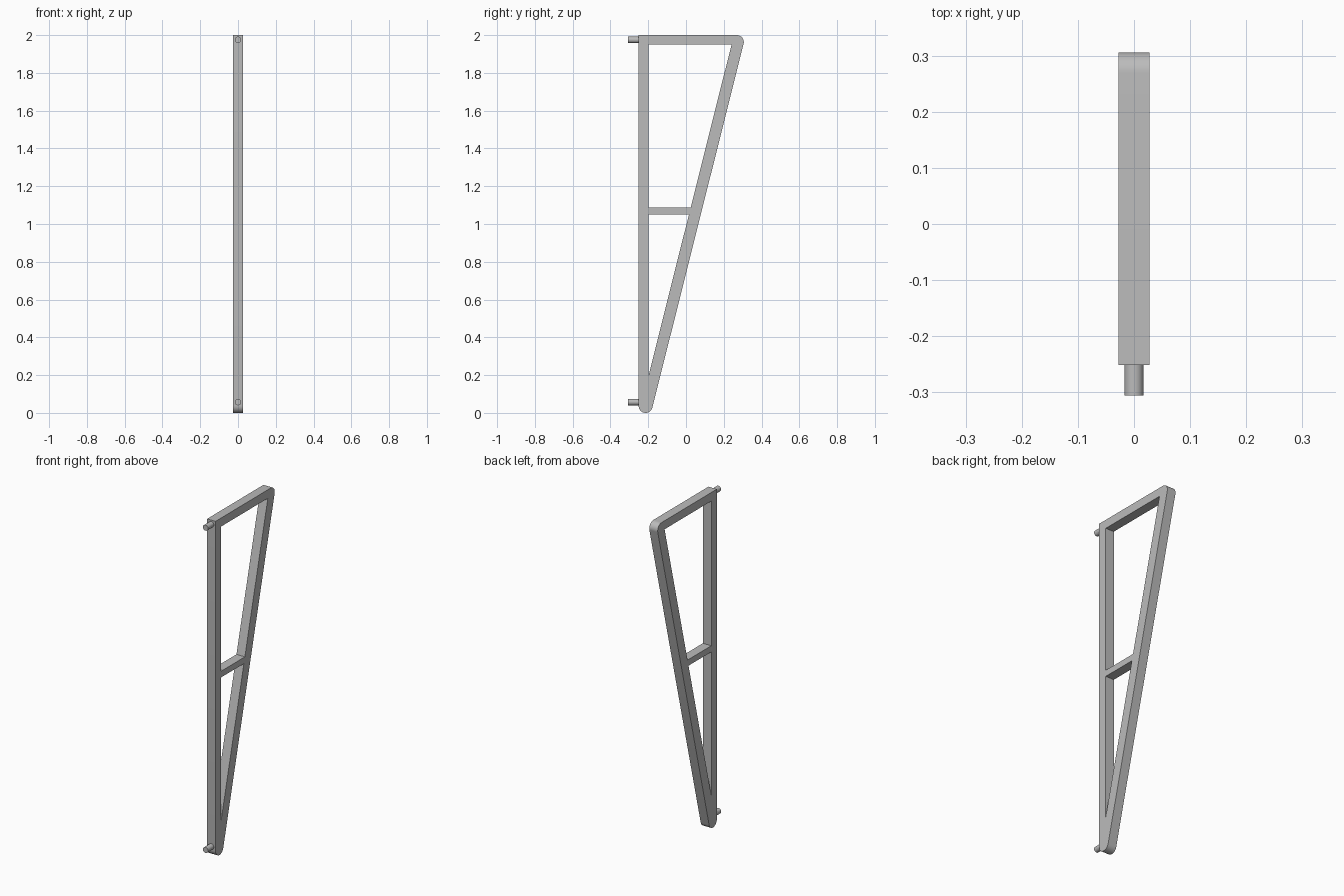
import bpy
import bmesh
from math import atan2, cos, sin, pi
from mathutils import Vector

cube = bpy.data.objects.get("Cube")
if cube:
    bpy.data.objects.remove(cube)

HALF = 0.0277                      # half thickness of the frame
FRONT, INNER = -0.251, -0.198      # front and inner faces of the post
ROUND = 0.037                      # corner radius
LOW = Vector((FRONT + ROUND, ROUND))
HIGH = Vector((0.306 - ROUND, 2 - ROUND))
TOP_IN = 1.949                     # underside of the top bar
SLOPE = (HIGH.x - LOW.x) / (HIGH.y - LOW.y)


def inner_y(z):
    """Inner face of the diagonal bar at height z."""
    return 0.241 + (z - TOP_IN) * SLOPE


grey = bpy.data.materials.new("painted_grey")
grey.use_nodes = True
colour = (0.5, 0.5, 0.5, 1)
grey.diffuse_color = colour
grey.node_tree.nodes["Principled BSDF"].inputs["Base Color"].default_value = colour


def finish(obj):
    obj.data.materials.append(grey)
    bpy.ops.object.select_all(action='DESELECT')
    obj.select_set(True)
    bpy.context.view_layer.objects.active = obj
    bpy.ops.object.shade_smooth_by_angle(angle=0.6)


def plate(name, loops):
    """Extrude closed (y, z) loops across x; later loops become holes."""
    bm = bmesh.new()
    edges = []
    for loop in loops:
        verts = [bm.verts.new((-HALF, y, z)) for y, z in loop]
        edges += [bm.edges.new((a, b)) for a, b in zip(verts, verts[1:] + verts[:1])]
    bmesh.ops.triangle_fill(bm, edges=edges, use_beauty=True, use_dissolve=False)
    side = bmesh.ops.extrude_face_region(bm, geom=bm.faces[:])
    moved = [g for g in side["geom"] if isinstance(g, bmesh.types.BMVert)]
    bmesh.ops.translate(bm, verts=moved, vec=(2 * HALF, 0, 0))
    bmesh.ops.recalc_face_normals(bm, faces=bm.faces)
    mesh = bpy.data.meshes.new(name)
    bm.to_mesh(mesh)
    bm.free()
    obj = bpy.data.objects.new(name, mesh)
    bpy.context.collection.objects.link(obj)
    finish(obj)


def arc(centre, start, end, steps=12):
    angles = [start + (end - start) * i / steps for i in range(steps + 1)]
    return [(centre.x + ROUND * cos(a), centre.y + ROUND * sin(a)) for a in angles]


# Triangular frame: square front top corner, rounded back and bottom corners
tilt = -atan2(HIGH.x - LOW.x, HIGH.y - LOW.y)
outline = [(FRONT, 2)] + arc(LOW, -pi, tilt) + arc(HIGH, tilt, pi / 2)
tip = TOP_IN + (INNER - 0.241) / SLOPE
opening = [(INNER, tip), (inner_y(TOP_IN), TOP_IN), (INNER, TOP_IN)]
plate("bracket_frame", [outline, opening])

# Cross strut between post and diagonal
low, high = 1.051, 1.088
plate("cross_strut", [[(INNER, low), (inner_y(low), low),
                       (inner_y(high), high), (INNER, high)]])

# Mounting pegs on the front face
for name, z in (("upper_peg", 1.975), ("lower_peg", 0.057)):
    bpy.ops.mesh.primitive_cylinder_add(
        vertices=24, radius=0.017, depth=0.065,
        location=(0, -0.306 + 0.0325, z), rotation=(pi / 2, 0, 0))
    peg = bpy.context.object
    peg.name = name
    finish(peg)
